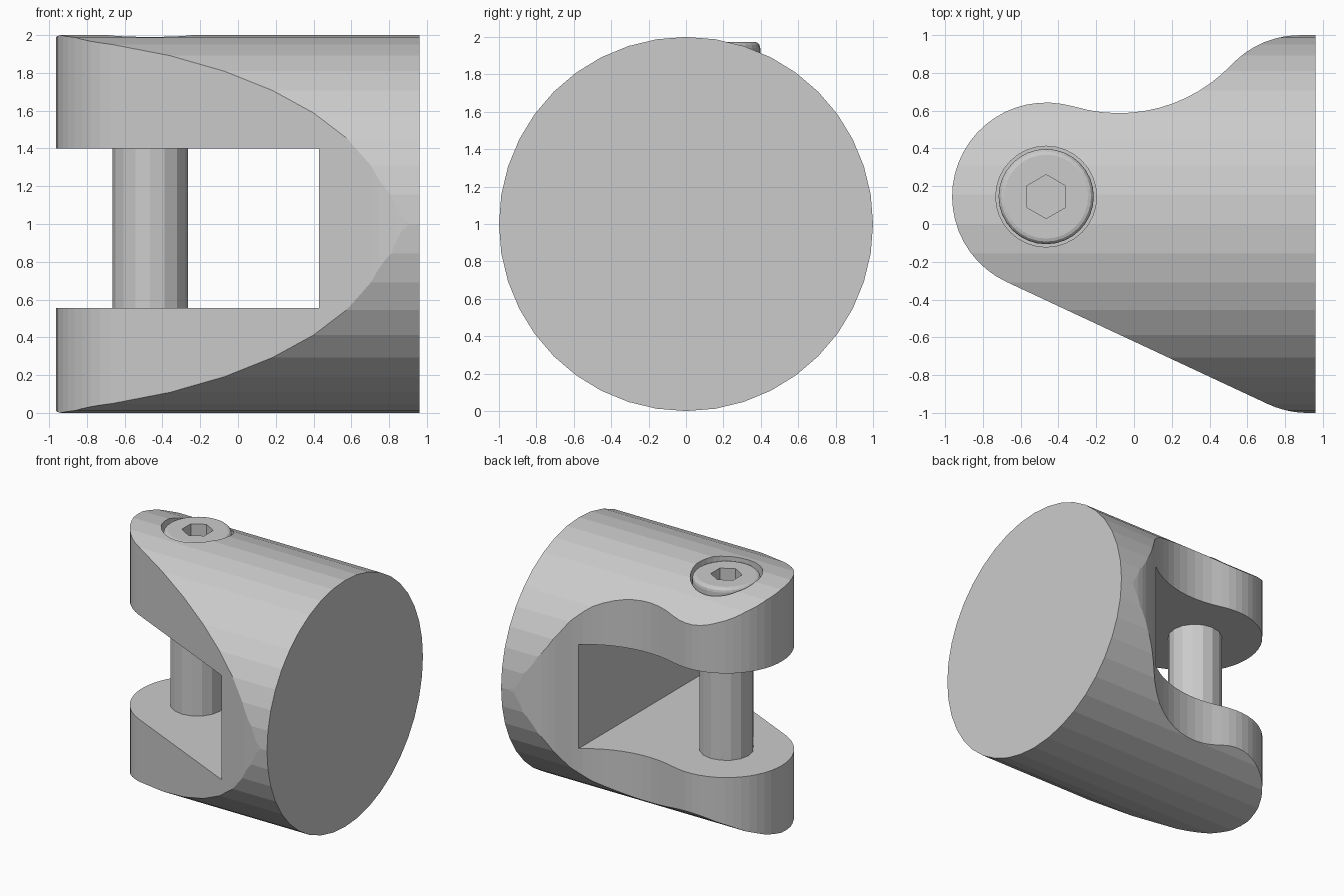
import bpy, bmesh, math
from mathutils import Matrix

if "Cube" in bpy.data.objects:
    bpy.data.objects.remove(bpy.data.objects["Cube"])

PX, PY = -0.465, 0.145          # screw axis


def to_object(name, bm):
    bmesh.ops.recalc_face_normals(bm, faces=bm.faces)
    me = bpy.data.meshes.new(name)
    bm.to_mesh(me)
    bm.free()
    ob = bpy.data.objects.new(name, me)
    bpy.context.collection.objects.link(ob)
    return ob


def prism(name, pts, z0, z1):
    bm = bmesh.new()
    face = bm.faces.new([bm.verts.new((x, y, z0)) for x, y in pts])
    ext = bmesh.ops.extrude_face_region(bm, geom=[face])
    top = [g for g in ext["geom"] if isinstance(g, bmesh.types.BMVert)]
    bmesh.ops.translate(bm, verts=top, vec=(0, 0, z1 - z0))
    return to_object(name, bm)


def arc(cx, cy, r, a0, a1, n):
    angles = [math.radians(a0 + (a1 - a0) * i / n) for i in range(n + 1)]
    return [(cx + r * math.cos(a), cy + r * math.sin(a)) for a in angles]


def lathe(name, profile, n):
    bm = bmesh.new()
    verts = [bm.verts.new((r, 0, z)) for r, z in profile]
    edges = [bm.edges.new(p) for p in zip(verts, verts[1:])]
    bmesh.ops.spin(bm, geom=verts + edges, cent=(0, 0, 0), axis=(0, 0, 1),
                   angle=math.tau, steps=n)
    bmesh.ops.remove_doubles(bm, verts=bm.verts, dist=1e-5)
    bmesh.ops.translate(bm, verts=bm.verts, vec=(PX, PY, 0))
    return to_object(name, bm)


def boolean(ob, cutter, op="DIFFERENCE"):
    mod = ob.modifiers.new("cut", "BOOLEAN")
    mod.object, mod.operation, mod.solver = cutter, op, "EXACT"
    cutter.hide_render = True
    bpy.context.view_layer.objects.active = ob
    bpy.ops.object.modifier_apply(modifier=mod.name)
    bpy.data.objects.remove(cutter)


# Fork body: lying cylinder trimmed to the outline seen from above
bm = bmesh.new()
bmesh.ops.create_cone(bm, cap_ends=True, segments=40, radius1=1, radius2=1, depth=2.16,
                      matrix=Matrix.Translation((-0.12, 0, 1)) @ Matrix.Rotation(math.pi / 2, 4, "Y"))
body = to_object("fork_body", bm)

outline = arc(0.88, 0.5, 0.5, 88, 136.6, 8)                # upper shoulder
outline += arc(-0.08, 1.409, 0.822, 316.6, 253.1, 12)[1:]  # concave waist
outline += arc(PX, PY, 0.498, 73.1, 244.9, 24)[1:]         # round nose
outline += arc(0.92, -0.5, 0.5, 244.9, 268, 5)             # lower shoulder
outline += [(1.1, -1.01), (1.1, 1.01)]
boolean(body, prism("outline_cutter", outline, -0.2, 2.2), "INTERSECT")

# Slot between the two arms
slot = [(-1.3, -1.3), (0.43, -1.3), (0.43, 1.3), (-1.3, 1.3)]
boolean(body, prism("slot_cutter", slot, 0.555, 1.4))

# Counterbore for the screw head
boolean(body, prism("bore_cutter", arc(PX, PY, 0.267, 0, 348.75, 31), 1.57, 2.3))

# Screw shank, sunk into the lower arm
lathe("screw_shank", [(0, 0.2), (0.2, 0.2), (0.2, 1.6), (0, 1.6)], 16)

# Screw head with rounded rim and hexagonal socket
head = lathe("screw_head", [(0, 1.57), (0.252, 1.57), (0.252, 1.94), (0.248, 1.957),
                            (0.238, 1.969), (0.222, 1.974), (0, 1.974)], 32)
boolean(head, prism("socket_cutter", arc(PX, PY, 0.116, 30, 330, 5), 1.8, 2.2))
